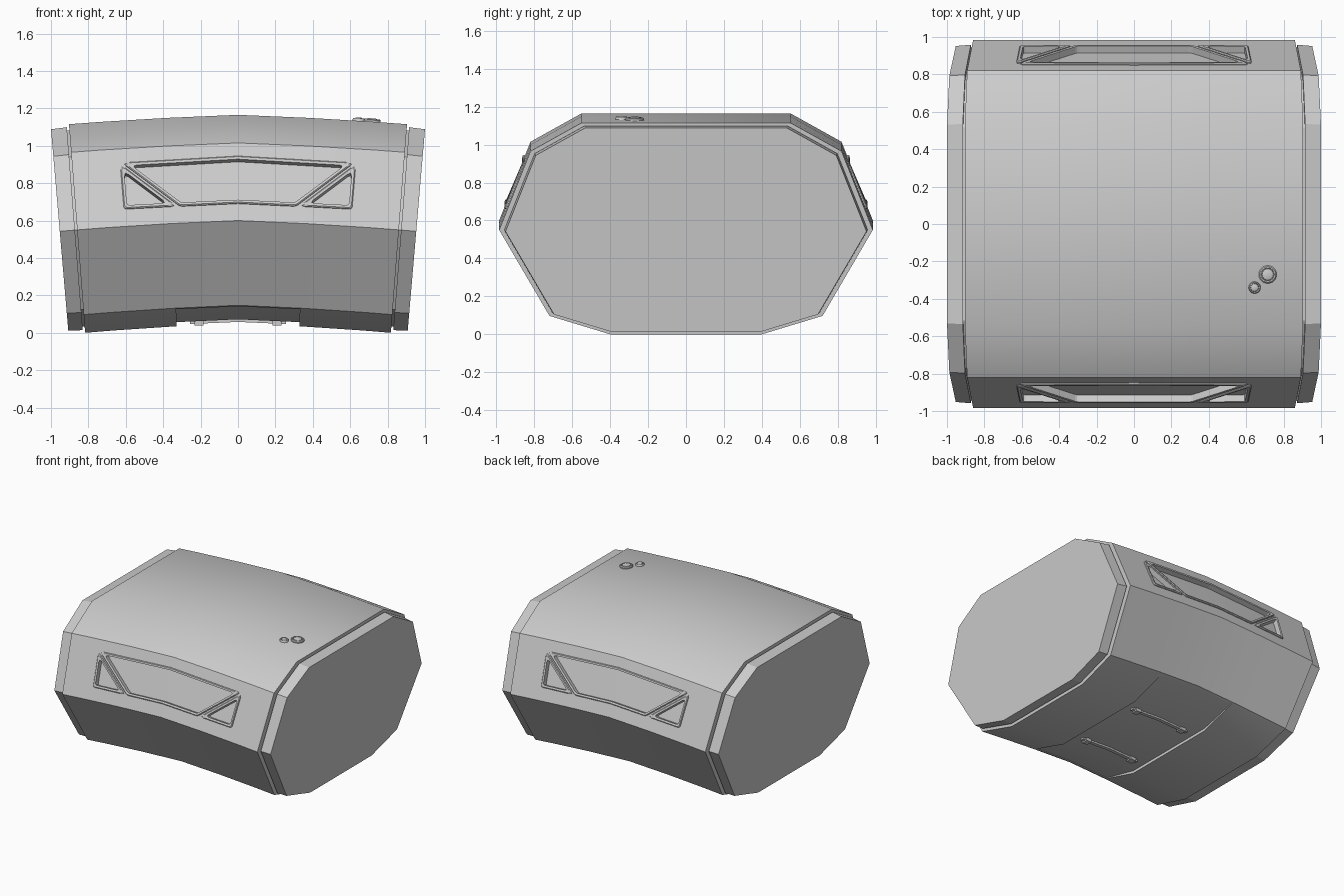
import bpy, bmesh, math
from mathutils import Vector

if "Cube" in bpy.data.objects:
    bpy.data.objects.remove(bpy.data.objects["Cube"])

# Half cross-section (y, height), from the top down to the bottom
HALF = [(0.55, 1.165), (0.82, 1.015), (0.985, 0.60), (0.72, 0.147), (0.40, 0.05)]
PROFILE = HALF + [(-y, h) for y, h in reversed(HALF)]


def drop(u):
    u = abs(u)
    return 0.035 * u + 0.0268 * u * u


def warp(u, y, h):
    # Gentle arch along x, ends leaning outward at the top
    return Vector((u * (1 + 0.09 * (h - 0.6)), y, h - drop(u)))


def finish(name, bm, smooth=None):
    bmesh.ops.recalc_face_normals(bm, faces=bm.faces)
    me = bpy.data.meshes.new(name)
    bm.to_mesh(me)
    bm.free()
    ob = bpy.data.objects.new(name, me)
    bpy.context.collection.objects.link(ob)
    if smooth:
        smooth_angle(ob, smooth)
    return ob


def smooth_angle(ob, deg):
    bpy.ops.object.select_all(action='DESELECT')
    ob.select_set(True)
    bpy.context.view_layer.objects.active = ob
    bpy.ops.object.shade_smooth_by_angle(angle=math.radians(deg))


def skin(bm, loops, cap=True, close=False):
    rings = [[bm.verts.new(p) for p in lp] for lp in loops]
    pairs = list(zip(rings, rings[1:])) + ([(rings[-1], rings[0])] if close else [])
    for a, b in pairs:
        n = len(a)
        for i in range(n):
            bm.faces.new((a[i], a[(i + 1) % n], b[(i + 1) % n], b[i]))
    if cap:
        bm.faces.new(rings[0])
        bm.faces.new(rings[-1])


def loft(bm, profile, sections):
    skin(bm, [[warp(u, y * s, 0.6 + (h - 0.6) * s) for y, h in profile]
              for u, s in sections])


def outline(pts, d, r=0.014):
    # Offset a counter-clockwise outline inward by d, then round its corners
    pts = [Vector(p) for p in pts]
    moved, out = [], []
    for i, p in enumerate(pts):
        e1 = (p - pts[i - 1]).normalized()
        e2 = (pts[(i + 1) % len(pts)] - p).normalized()
        n1, n2 = Vector((-e1.y, e1.x)), Vector((-e2.y, e2.x))
        moved.append(p + (n1 + n2) * d / (1 + n1.dot(n2)))
    for i, p in enumerate(moved):
        a = (moved[i - 1] - p).normalized()
        b = (moved[(i + 1) % len(moved)] - p).normalized()
        if a.dot(b) < -0.97:
            out.append(p)
            continue
        k = r * (2 if a.dot(b) > 0.3 else 1)
        p0, p2 = p + a * k, p + b * k
        out += [p0, p0 * 0.25 + p * 0.5 + p2 * 0.25, p2]
    return out


SLOPE = 0.165 / 0.415
NORMAL = Vector((0, -1, SLOPE)).normalized()


def on_side(pts, d, sy):
    # Place a front-view outline on the sloped upper side, offset by d
    out = []
    for p in pts:
        h = p.y + drop(p.x)
        v = Vector((p.x, -(0.985 - SLOPE * (h - 0.60)), p.y)) + NORMAL * d
        out.append(Vector((v.x, v.y * sy, v.z)))
    return out


# Outlines of the grip pockets, counter-clockwise in the front view
LEFT = [(-0.63, 0.90), (-0.61, 0.66), (-0.33, 0.675)]
RIGHT = [(-x, z) for x, z in reversed(LEFT)]
MIDDLE = [(-0.31, 0.675), (0, 0.69), (0.31, 0.675), (0.62, 0.907),
          (0, 0.943), (-0.62, 0.907)]
POCKETS = [LEFT, MIDDLE, RIGHT]

# Main body
bm = bmesh.new()
loft(bm, PROFILE, [(u, 1) for u in (-0.86, -0.7, -0.36, 0, 0.36, 0.7, 0.86)])
body = finish("body_shell", bm)


def carve(bm):
    bmesh.ops.triangulate(bm, faces=bm.faces)
    cutter = finish("cutter", bm)
    cutter.hide_render = True
    mod = body.modifiers.new("carve", 'BOOLEAN')
    mod.operation, mod.solver, mod.object = 'DIFFERENCE', 'EXACT', cutter
    bpy.context.view_layer.objects.active = body
    bpy.ops.object.modifier_apply(modifier=mod.name)
    bpy.data.objects.remove(cutter)


# Pockets in both sides and the recess underneath
for sy in (1, -1):
    for pts in POCKETS:
        bm = bmesh.new()
        skin(bm, [on_side(outline(pts, 0.009), d, sy) for d in (-0.03, 0.06)])
        carve(bm)
bm = bmesh.new()
loft(bm, [(-0.70, 0.146), (-0.74, -0.1), (0.74, -0.1), (0.70, 0.146),
          (0.40, 0.072), (-0.40, 0.072)], [(u, 1) for u in (-0.345, 0, 0.345)])
carve(bm)
smooth_angle(body, 32)

# Raised rims lining each pocket
for sy, side in ((1, "front"), (-1, "back")):
    bm = bmesh.new()
    for pts in POCKETS:
        skin(bm, [on_side(outline(pts, inw), d, sy) for inw, d in
                  ((0, -0.01), (0, 0.006), (0.005, 0.011), (0.018, 0.009),
                   (0.018, -0.031))], cap=False, close=True)
    finish(side + "_pocket_rims", bm)

# End caps, each with a narrow groove against the body
for sx, side in ((-1, "left"), (1, "right")):
    bm = bmesh.new()
    loft(bm, PROFILE, [(sx * u, s) for u, s in
                       ((0.85, 0.94), (0.872, 0.94), (0.872, 0.973), (0.953, 0.966))])
    finish(side + "_end_cap", bm)

# Top buttons: a collar with a domed centre
for name, x, y, r in (("large_button", 0.715, -0.27, 0.048),
                      ("small_button", 0.645, -0.34, 0.032)):
    base = 1.165 - drop(x / 1.05)
    bm = bmesh.new()
    rings = [(1, -0.02), (1, 0.008), (0.88, 0.014), (0.74, 0.014), (0.70, 0.006),
             (0.66, 0.006), (0.62, 0.014), (0.4, 0.018)]
    skin(bm, [[(x + r * k * math.cos(a), y + r * k * math.sin(a),
                base + dz - 0.06 * r * k * math.cos(a))
               for a in [i * math.tau / 24 for i in range(24)]] for k, dz in rings])
    finish(name, bm, 35)


# Two latch bars in the underside recess
def block(bm, u0, u1, y, w, h0, h1):
    prof = [(y - w, h0), (y + w, h0), (y + w, h1), (y - w, h1)]
    us = (u0, 0, u1) if u0 < 0 < u1 else (u0, u1)
    loft(bm, prof, [(u, 1) for u in us])


for y, side in ((-0.28, "front"), (0.28, "back")):
    bm = bmesh.new()
    block(bm, -0.27, 0.27, y, 0.014, 0.058, 0.08)
    for s in (-0.22, 0.22):
        block(bm, s - 0.025, s + 0.025, y, 0.026, 0.048, 0.08)
    finish(side + "_latch_bar", bm)
